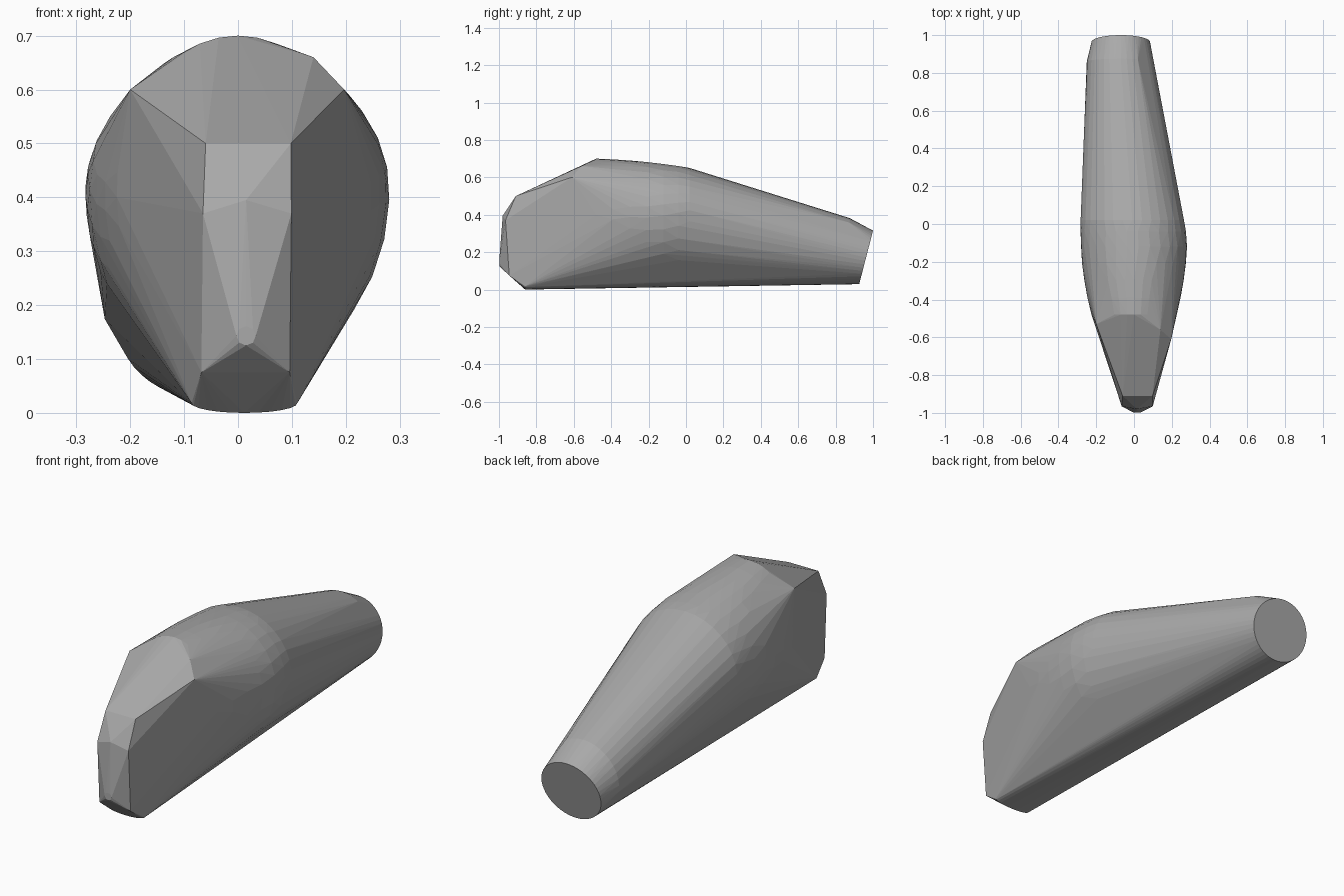
import bpy, bmesh
from math import sin, cos, radians
from mathutils import Vector

cube = bpy.data.objects.get("Cube")
if cube:
    bpy.data.objects.remove(cube, do_unlink=True)

grey = bpy.data.materials.new("plain_grey")
grey.use_nodes = True
colour = (0.4, 0.4, 0.4, 1)
grey.diffuse_color = colour
grey.node_tree.nodes["Principled BSDF"].inputs["Base Color"].default_value = colour


def arc(centre, across, up, start, end, count, down=None):
    """Points on an elliptical arc; the lower half may use its own radius."""
    points = []
    for i in range(count):
        a = radians(start + (end - start) * i / (count - 1))
        rise = up if sin(a) >= 0 or down is None else down
        points.append(Vector(centre) + Vector(across) * cos(a) + Vector(rise) * sin(a))
    return points


points = []

# Tilted round end cap, with a fuller shoulder above it
points += arc((-0.07, 0.963, 0.172), (0.155, 0, 0), (0, 0.037, 0.143), 0, 360, 49)
points += arc((-0.07, 0.86, 0.205), (0.18, 0, 0), (0, 0.015, 0.177), 60, 190, 14)

# Rounded body: y, centre x, half width, top height, start and end angle
sections = [
    (-0.48, 0.0, 0.225, 0.70, -20, 200),
    (-0.39, 0.0, 0.247, 0.696, -25, 205),
    (-0.30, 0.0, 0.263, 0.69, -35, 215),
    (-0.21, 0.0, 0.275, 0.682, -50, 225),
    (-0.12, 0.0, 0.281, 0.672, -65, 235),
    (-0.04, -0.004, 0.279, 0.661, -60, 230),
    (0.02, -0.009, 0.274, 0.65, -40, 220),
]
for y, x, half, top, start, end in sections:
    points += arc((x, y, 0.41), (half, 0, 0), (0, 0, top - 0.41), start, end, 25, (0, 0, 0.34))

# Corners of the sloping brow
points += [Vector(p) for p in [
    (0.14, -0.56, 0.66), (0.197, -0.61, 0.60), (-0.20, -0.53, 0.60)]]

# Narrow nose: corner pairs from the brow down to the sole
for y, z, left, right in [(-0.91, 0.50, -0.06, 0.098), (-0.965, 0.37, -0.065, 0.099),
                          (-0.945, 0.075, -0.068, 0.096)]:
    points += [Vector((left, y, z)), Vector((right, y, z))]
points += [Vector((0.015, -0.98, 0.395))]
points += arc((0.015, -0.998, 0.143), (0.018, 0, 0), (0, 0, 0.018), 0, 360, 9)

# Shallow curved front edge of the sole
points += arc((0.012, -0.86, 0.018), (0.098, 0, 0), (0, 0, 0.018), 180, 360, 13)

# Wrap the skin around all the sections
bm = bmesh.new()
for p in points:
    bm.verts.new(p)
bmesh.ops.remove_doubles(bm, verts=bm.verts[:], dist=0.0005)
hull = bmesh.ops.convex_hull(bm, input=bm.verts[:])
loose = {g for g in hull["geom_interior"] + hull["geom_unused"]
         if isinstance(g, bmesh.types.BMVert)}
bmesh.ops.delete(bm, geom=list(loose), context="VERTS")
bmesh.ops.dissolve_limit(bm, angle_limit=radians(1), verts=bm.verts[:], edges=bm.edges[:])
bmesh.ops.recalc_face_normals(bm, faces=bm.faces[:])
mesh = bpy.data.meshes.new("tapered_body")
bm.to_mesh(mesh)
bm.free()
mesh.materials.append(grey)
body = bpy.data.objects.new("tapered_body", mesh)
bpy.context.collection.objects.link(body)
